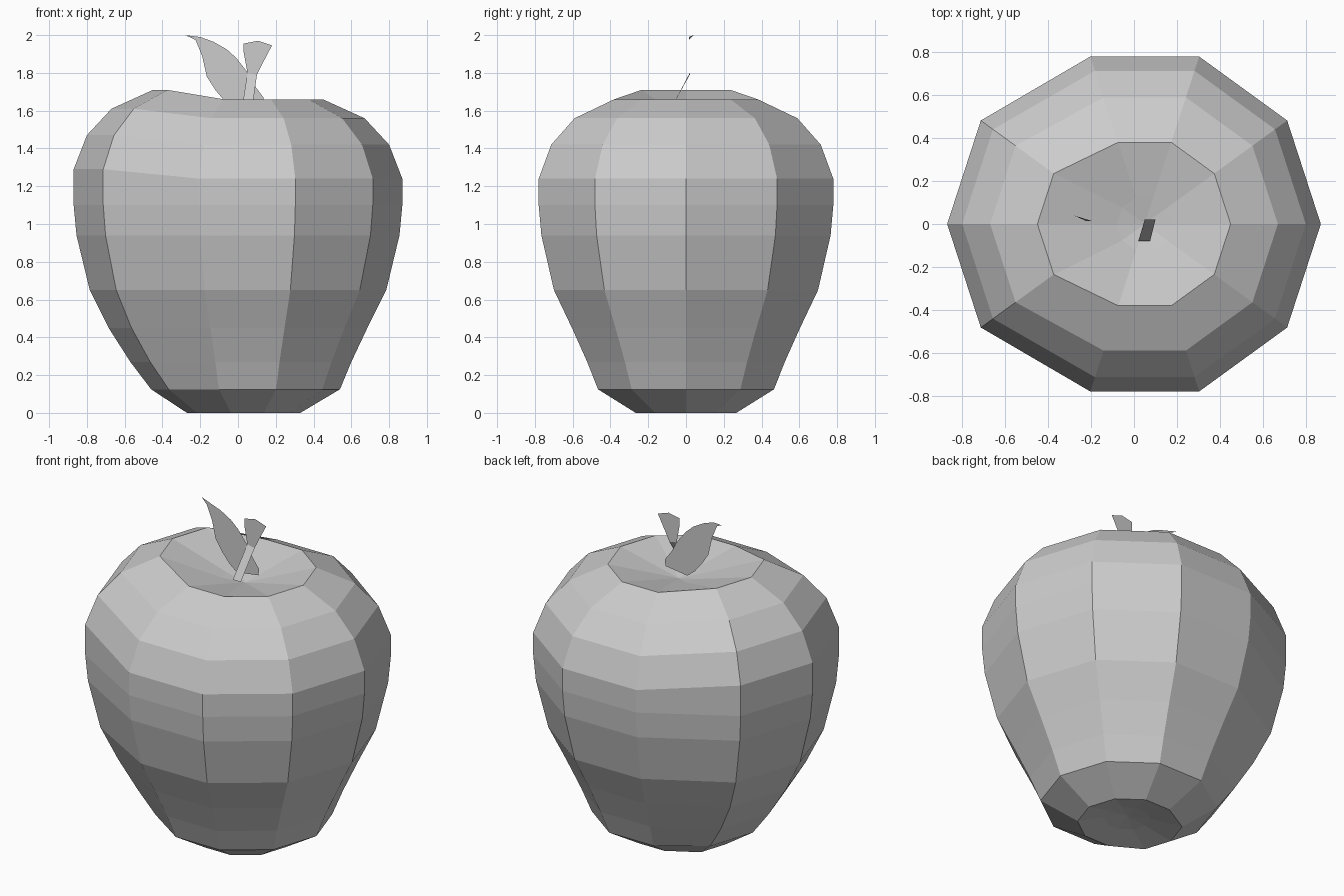
import bpy, bmesh
from math import cos, sin, pi

if "Cube" in bpy.data.objects:
    bpy.data.objects.remove(bpy.data.objects["Cube"])

SIDES = 10
CX = 0.05

# Body rings: radius, height, left-side push, left-side lift
RINGS = [
    (0.13, 0.03, 0.0, 0.0), (0.28, 0.0, 0.04, 0.0), (0.49, 0.125, 0.02, 0.0),
    (0.55, 0.27, 0.07, 0.0), (0.635, 0.45, 0.1, 0.0), (0.735, 0.65, 0.1, 0.0),
    (0.805, 0.94, 0.1, 0.0), (0.82, 1.10, 0.1, 0.0), (0.82, 1.24, 0.1, 0.05),
    (0.75, 1.42, 0.1, 0.05), (0.62, 1.56, 0.1, 0.05), (0.40, 1.66, 0.1, 0.05),
    (0.13, 1.60, 0.0, 0.0),
]


def finish(name, bm):
    mesh = bpy.data.meshes.new(name)
    bm.to_mesh(mesh)
    bm.free()
    obj = bpy.data.objects.new(name, mesh)
    bpy.context.collection.objects.link(obj)
    return obj


def sheet(name, polygons):
    bm = bmesh.new()
    for poly in polygons:
        bm.faces.new([bm.verts.new(p) for p in poly])
    bmesh.ops.remove_doubles(bm, verts=bm.verts, dist=0.001)
    return finish(name, bm)


# Apple body: ten-sided, bulging to the left, dimpled at both ends
bm = bmesh.new()
loops = []
for r, z, push, lift in RINGS:
    loop = []
    for i in range(SIDES):
        a = 2 * pi * i / SIDES
        left = cos(a) < -0.5
        loop.append(bm.verts.new((CX + r * cos(a) - push * left, r * sin(a), z + lift * left)))
    loops.append(loop)
for low, high in zip(loops, loops[1:]):
    for i in range(SIDES):
        j = (i + 1) % SIDES
        bm.faces.new((low[i], low[j], high[j], high[i]))
for loop, z in ((loops[0], 0.045), (loops[-1], 1.57)):
    tip = bm.verts.new((CX, 0, z))
    for i in range(SIDES):
        bm.faces.new((loop[i], loop[(i + 1) % SIDES], tip))
bmesh.ops.recalc_face_normals(bm, faces=bm.faces)
finish("apple_body", bm)

# Stem: slanted strip with a flared upright end
a, b = (0.05, 0.02, 1.80), (0.10, 0.02, 1.79)
sheet("stem", [
    [(0.02, -0.08, 1.61), (0.075, -0.08, 1.61), b, a],
    [a, b, (0.13, 0.02, 1.85), (0.18, 0.02, 1.945), (0.105, 0.02, 1.97),
     (0.03, 0.02, 1.955), (0.03, 0.02, 1.91)],
])

# Leaf: thin upright sheet curling to the left
LEAF = [(-0.28, 2.0), (-0.225, 1.975), (-0.19, 1.89), (-0.165, 1.78), (-0.12, 1.71),
        (-0.07, 1.65), (-0.02, 1.61), (0.13, 1.63), (0.135, 1.67), (0.09, 1.73),
        (0.045, 1.81), (-0.01, 1.88), (-0.06, 1.925), (-0.13, 1.965), (-0.2, 1.99)]
sheet("leaf", [[(x, 0.04 if x < -0.26 else 0.015, z) for x, z in LEAF]])
